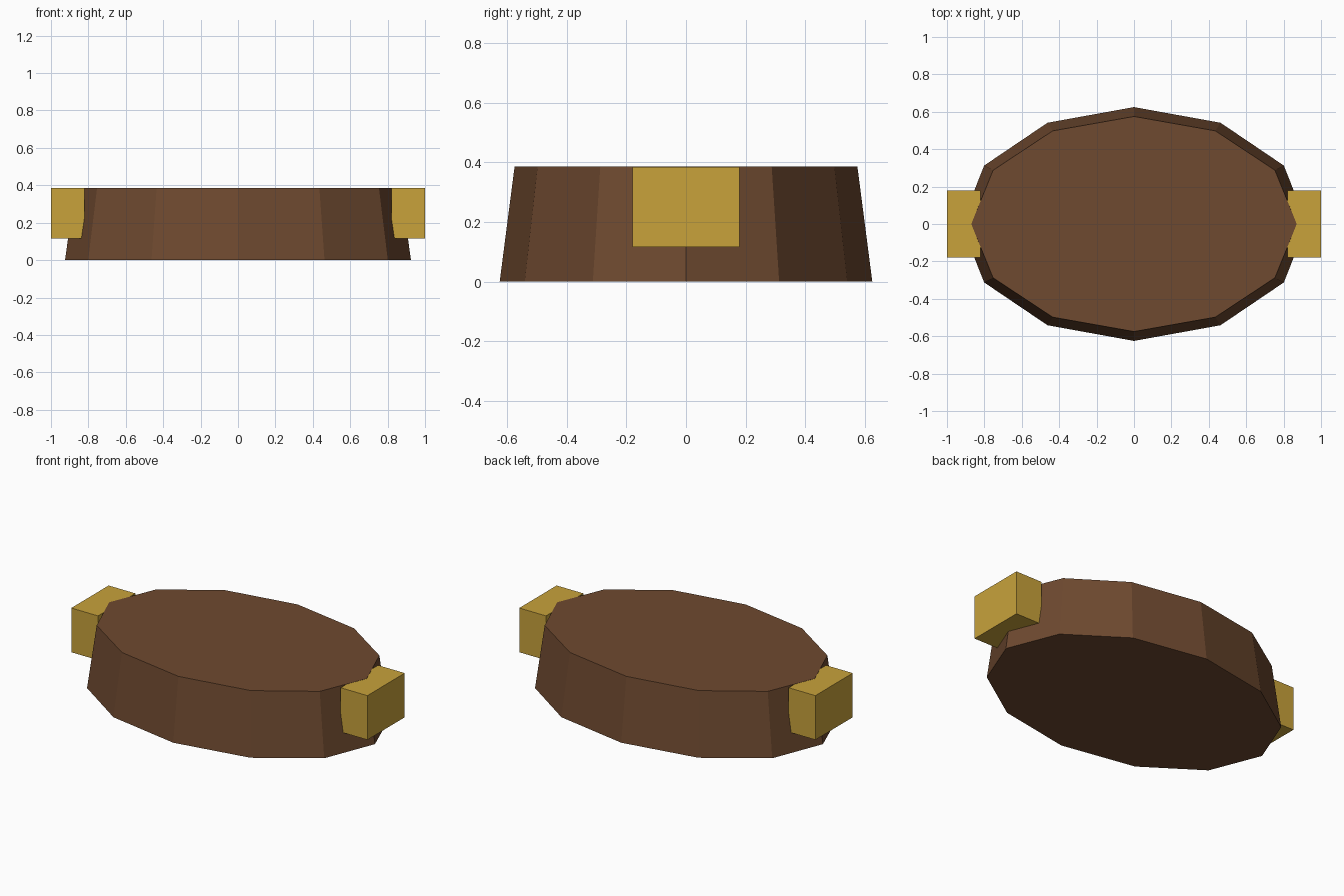
import bpy

cube = bpy.data.objects.get("Cube")
if cube:
    bpy.data.objects.remove(cube, do_unlink=True)


def make_material(name, color):
    mat = bpy.data.materials.new(name)
    mat.use_nodes = True
    mat.diffuse_color = color
    mat.node_tree.nodes["Principled BSDF"].inputs["Base Color"].default_value = color
    return mat


brown = make_material("dark_wood_brown", (0.156, 0.067, 0.029, 1))
gold = make_material("gold", (0.578, 0.361, 0.044, 1))

HEIGHT = 0.386


def finish(obj, name, mat):
    obj.name = name
    obj.data.materials.append(mat)
    bpy.ops.object.transform_apply(location=False, rotation=False, scale=True)


# Tapered oval body with twelve flat sides
bpy.ops.mesh.primitive_cone_add(vertices=12, radius1=1, radius2=0.93, depth=HEIGHT,
                                location=(0, 0, HEIGHT / 2))
body = bpy.context.object
body.scale = (0.925, 0.625, 1)
finish(body, "oval_body", brown)
for v in body.data.vertices:
    if v.co.z > 0:
        v.co.y *= 0.575 / (0.625 * 0.93)
        v.co.x *= 0.87 / (0.925 * 0.93)

# Block handles at both ends, tops just under the body top
handle_top, handle_bottom = HEIGHT - 0.001, 0.115
for side, name in ((1, "left_handle"), (-1, "right_handle")):
    bpy.ops.mesh.primitive_cube_add(
        size=1, location=(side * 0.91, 0, (handle_top + handle_bottom) / 2))
    handle = bpy.context.object
    handle.scale = (0.18, 0.36, handle_top - handle_bottom)
    finish(handle, name, gold)
